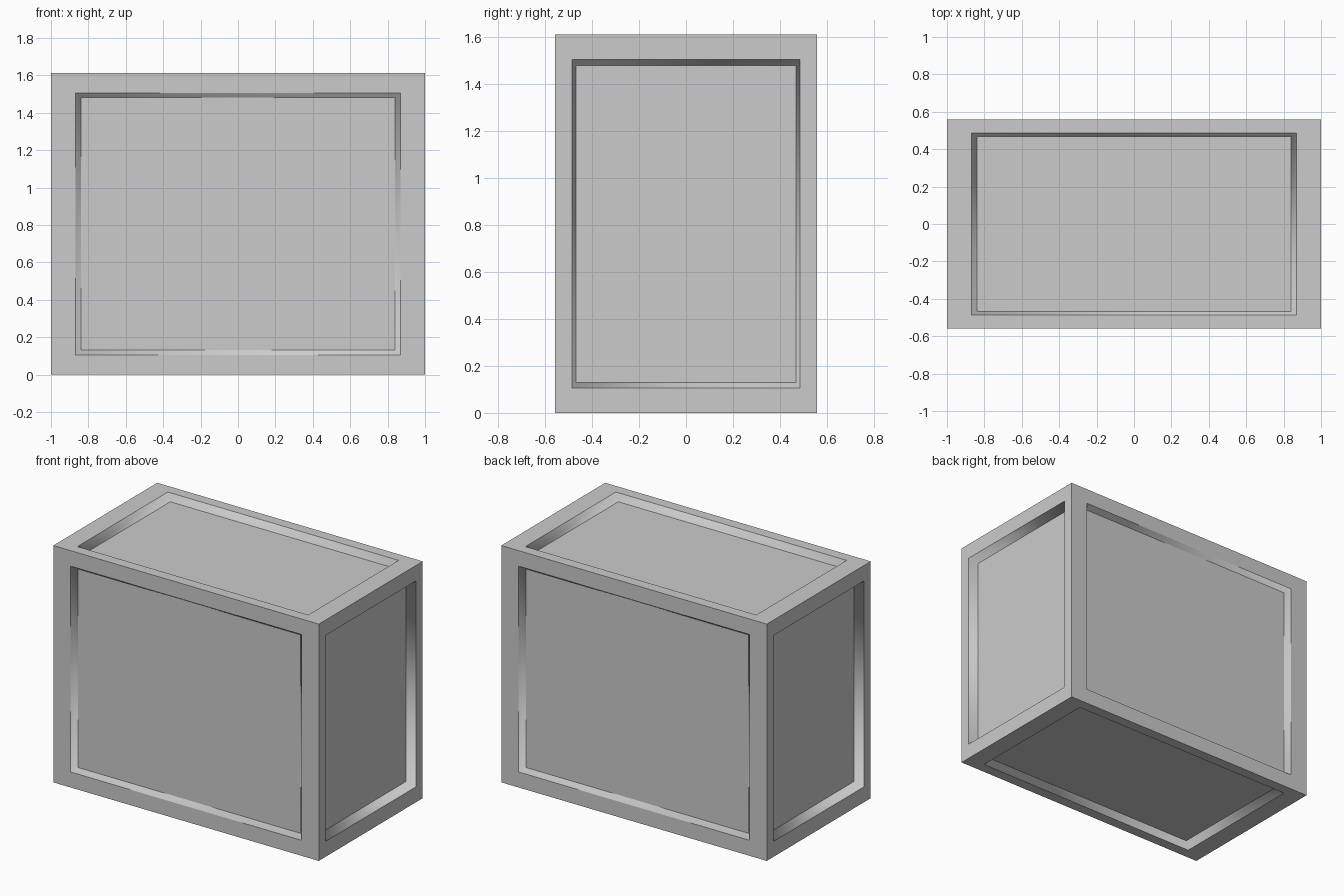
import bpy, bmesh
from mathutils import Matrix, Vector

if "Cube" in bpy.data.objects:
    bpy.data.objects.remove(bpy.data.objects["Cube"])

HALF = Vector((1.0, 0.559, 0.806))       # half sizes of the crate
BORDER, SLOPE, DEPTH = 0.185, 0.044, 0.064  # relative to the half sizes

# Crate: a cube with a sunken, slope-edged panel on every side
bm = bmesh.new()
bmesh.ops.create_cube(bm, size=2.0)
panels = list(bm.faces)
bmesh.ops.inset_individual(bm, faces=panels, thickness=BORDER, depth=0)
ring = bmesh.ops.inset_individual(bm, faces=panels, thickness=SLOPE, depth=0)["faces"]
for face in panels:
    bmesh.ops.translate(bm, verts=face.verts, vec=-DEPTH * face.normal)

# Stretch to size and stand it on the ground
bmesh.ops.transform(bm, matrix=Matrix.Translation((0, 0, HALF.z)) @ Matrix.Diagonal((*HALF, 1)), verts=bm.verts)
bmesh.ops.recalc_face_normals(bm, faces=bm.faces)

# Sloped rings shade smoothly around their corners, everything else stays flat
slopes = set(ring)
for face in slopes:
    face.smooth = True
for edge in bm.edges:
    edge.smooth = all(f in slopes for f in edge.link_faces)

mesh = bpy.data.meshes.new("panelled_crate")
bm.to_mesh(mesh)
bm.free()
crate = bpy.data.objects.new("panelled_crate", mesh)
bpy.context.collection.objects.link(crate)
